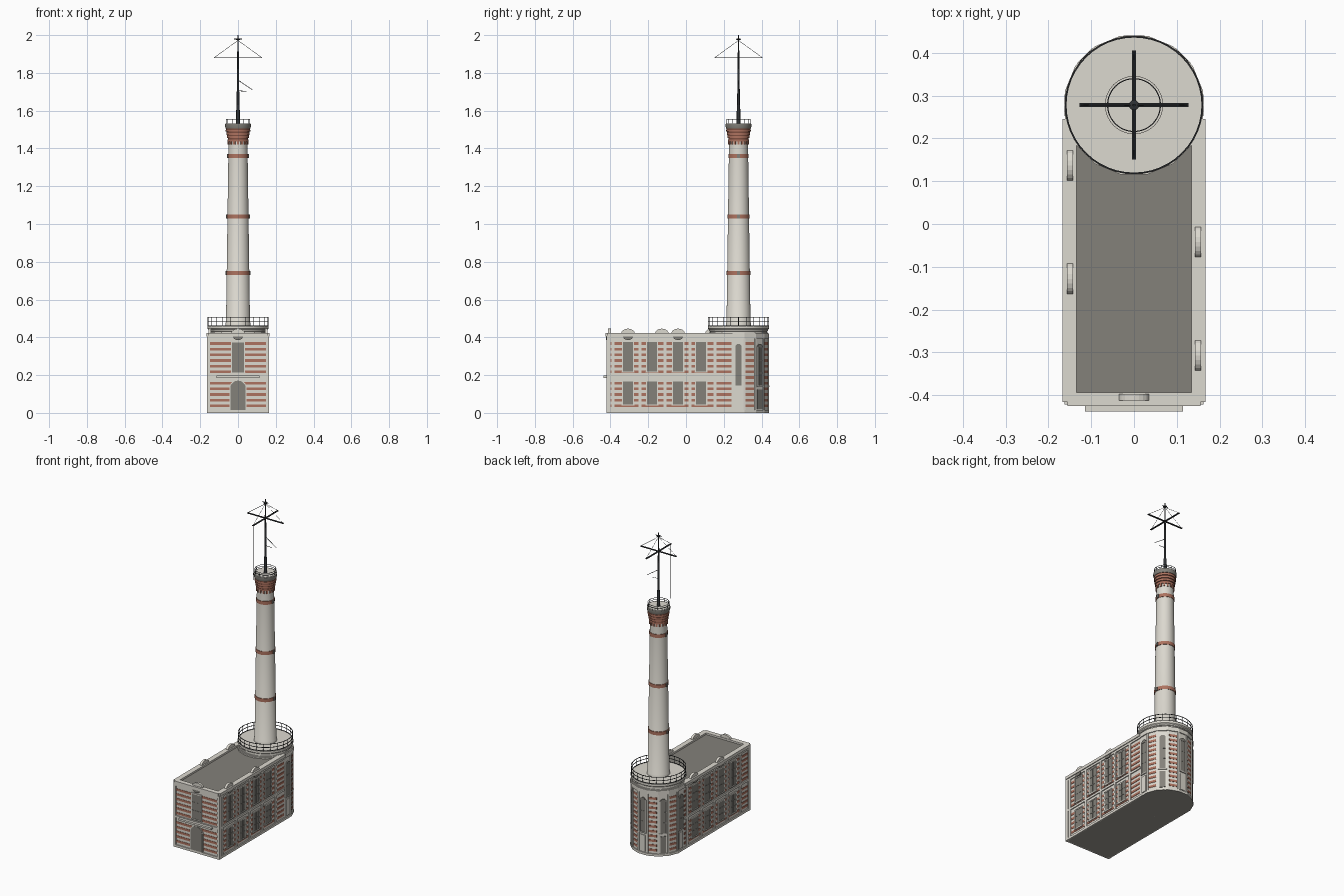
import bpy, bmesh
from math import pi, sin, cos
from mathutils import Matrix, Vector

if "Cube" in bpy.data.objects:
    bpy.data.objects.remove(bpy.data.objects["Cube"])


def material(name, rgb):
    m = bpy.data.materials.new(name)
    m.use_nodes = True
    m.diffuse_color = (*rgb, 1)
    m.node_tree.nodes["Principled BSDF"].inputs["Base Color"].default_value = (*rgb, 1)
    return m


STONE = material("pale stone", (0.72, 0.695, 0.63))
BRICK = material("red brick", (0.42, 0.17, 0.115))
SHADE = material("dark brick", (0.2, 0.075, 0.05))
GREY = material("roof grey", (0.23, 0.22, 0.195))
SLAB = material("slab grey", (0.34, 0.325, 0.29))
STEEL = material("dark steel", (0.028, 0.031, 0.034))

parts = {}
TOWER = Vector((0, 0.278, 0))
STEP = pi / 8


def part(name, mat, smooth=False):
    if name not in parts:
        parts[name] = (bmesh.new(), mat, smooth)
    return parts[name][0]


def wall(x, y, angle):
    """Frame of a wall: u along it, v outward, w up."""
    return Matrix.Translation((x, y, 0)) @ Matrix.Rotation(angle - pi / 2, 4, 'Z') @ Matrix.Scale(-1, 4, (1, 0, 0))


def radial(r, angle):
    return wall(TOWER.x + r * cos(angle), TOWER.y + r * sin(angle), angle)


def box(bm, u, w, v, frame=Matrix()):
    """Box from ranges along the wall (u), in height (w) and outward (v)."""
    mid = [(a + b) / 2 for a, b in (u, v, w)]
    size = [b - a for a, b in (u, v, w)]
    bmesh.ops.create_cube(bm, size=1, matrix=frame @ Matrix.Translation(mid) @ Matrix.Diagonal((*size, 1)))


def arch(bm, u, half, base, spring, rise, v, frame):
    pts = [(u - half, base), (u + half, base)] if spring > base else []
    pts += [(u + half * cos(i * pi / 10), spring + rise * sin(i * pi / 10)) for i in range(11)]
    face = bm.faces.new([bm.verts.new(frame @ Vector((a, v[0], b))) for a, b in pts])
    out = bmesh.ops.extrude_face_region(bm, geom=[face])["geom"]
    push = frame.to_3x3() @ Vector((0, v[1] - v[0], 0))
    bmesh.ops.translate(bm, verts=[g for g in out if isinstance(g, bmesh.types.BMVert)], vec=push)


def lathe(bm, profile, segs=32, closed=False, turn=0):
    old = set(bm.verts)
    vs = [bm.verts.new(TOWER + Vector((r * cos(turn), r * sin(turn), z))) for r, z in profile]
    es = [bm.edges.new(p) for p in zip(vs, vs[1:] + vs[:1] if closed else vs[1:])]
    bmesh.ops.spin(bm, geom=vs + es, cent=TOWER, axis=(0, 0, 1), angle=2 * pi, steps=segs)
    bmesh.ops.remove_doubles(bm, verts=[v for v in bm.verts if v not in old], dist=1e-5)


def ring(bm, r, z, t, h, segs=48):
    lathe(bm, [(r - t, z), (r, z), (r, z + h), (r - t, z + h)], segs, True)


def rod(bm, a, b, r, r2=None, segs=6):
    a, b = TOWER + Vector(a), TOWER + Vector(b)
    d = b - a
    m = Matrix.Translation((a + b) / 2) @ d.to_track_quat('Z', 'Y').to_matrix().to_4x4()
    bmesh.ops.create_cone(bm, cap_ends=True, segments=segs, radius1=r, radius2=r2 or r, depth=d.length, matrix=m)


def stripes(half, frame, belt=True):
    for i in range(1, 13):
        z = i * 0.03
        if not (belt and i == 6):
            box(part("brick_courses", BRICK), (-half, half), (z, z + 0.014), (-0.004, 0.002), frame)


def window(u, half, z0, z1, frame):
    box(part("window_glass", GREY), (u - half, u + half), (z0, z1), (-0.004, 0.004), frame)
    trim = part("window_frames", STONE)
    for s in (-1, 1):
        e = u + s * (half + 0.003)
        box(trim, (e - 0.003, e + 0.003), (z0, z1), (-0.004, 0.006), frame)
    box(trim, (u - half - 0.008, u + half + 0.008), (z0 - 0.007, z0), (-0.004, 0.007), frame)
    box(trim, (u - half - 0.006, u + half + 0.006), (z1, z1 + 0.007), (-0.004, 0.006), frame)
    bars = part("glazing_bars", GREY)
    box(bars, (u - 0.002, u + 0.002), (z0, z1), (0, 0.0055), frame)
    for k in (1, 2):
        z = z0 + (z1 - z0) * k / 3
        box(bars, (u - half, u + half), (z - 0.002, z + 0.002), (0, 0.0055), frame)


def crest(u, frame, shift):
    # rounded gable on the parapet with a hanging fan below it
    arch(part("parapet_crests", STONE), u, 0.036, 0.42, 0.42, 0.026, (shift - 0.018, shift - 0.003), frame)
    arch(part("crest_fans", GREY), u, 0.027, 0.404, 0.404, -0.018, (0, 0.008), frame)


# Main hall
box(part("hall_walls", STONE), (-0.156, 0.156), (0.002, 0.408), (-0.415, 0.25))
box(part("ground_slab", SLAB), (-0.156, 0.156), (0, 0.003), (-0.415, 0.25))
box(part("hall_roof", GREY), (-0.14, 0.14), (0.405, 0.413), (-0.4, 0.25))
parapet = part("parapet", STONE)
for s in (-1, 1):
    box(parapet, sorted((s * 0.134, s * 0.167)), (0.405, 0.424), (-0.416, 0.245))
box(parapet, (-0.156, 0.156), (0.405, 0.424), (-0.425, -0.394))

# Long side walls, each the other turned half round
pilasters = part("pilasters", STONE)
belts = part("belt_courses", STONE)
for frame in (wall(0.156, -0.085, 0), wall(-0.156, -0.085, pi)):
    stripes(0.326, frame)
    for u in (-0.301, -0.158, -0.025, 0.105, 0.238):
        box(pilasters, (u - 0.008, u + 0.008), (0, 0.405), (-0.004, 0.006), frame)
    for u in (-0.222, -0.095, 0.043, 0.165):
        window(u, 0.027, 0.22, 0.375, frame)
        window(u, 0.027, 0.045, 0.165, frame)
    for z, h in ((0, 0.015), (0.19, 0.014), (0.392, 0.014)):
        box(belts, (-0.33, 0.33), (z, z + h), (-0.004, 0.006), frame)
    for u in (-0.222, 0.043):
        crest(u, frame, 0.004)

# Front wall with door and balcony ledge
front = wall(0, -0.415, -pi / 2)
stripes(0.148, front)
window(0, 0.031, 0.215, 0.372, front)
arch(part("door_surround", STONE), 0, 0.046, 0.0, 0.13, 0.046, (-0.004, 0.005), front)
arch(part("door", GREY), 0, 0.041, 0.015, 0.13, 0.041, (-0.004, 0.007), front)
for z, h in ((0, 0.015), (0.19, 0.012), (0.392, 0.014)):
    box(belts, (-0.156, 0.156), (z, z + h), (-0.004, 0.006), front)
box(part("balcony_ledge", STONE), (-0.115, 0.115), (0.186, 0.198), (0, 0.023), front)
crest(0, front, 0)
for s in (-1, 1):
    box(pilasters, sorted((s * 0.147, s * 0.163)), (0, 0.41), (-0.422, -0.4))

# Sixteen-sided round end
apse = part("round_end_walls", STONE)
lathe(apse, [(0, 0.002), (0.159, 0.002), (0.159, 0.425), (0, 0.425)], 16, turn=STEP / 2)
for z, h in ((0, 0.015), (0.395, 0.026)):
    ring_pts = [(0.15, z), (0.165, z), (0.165, z + h), (0.15, z + h)]
    lathe(part("round_end_mouldings", STONE), ring_pts, 16, True, STEP / 2)
lathe(part("round_end_slab", SLAB), [(0, -0.0005), (0.164, -0.0005), (0.164, 0.002), (0, 0.002)], 16, turn=STEP / 2)
for k in range(9):
    frame = radial(0.159 * cos(STEP / 2), k * STEP)
    if k % 2:
        stripes(0.024, frame, belt=False)
    else:
        window(0, 0.017, 0.145, 0.345, frame)
        arch(part("window_glass", GREY), 0, 0.017, 0.345, 0.35, 0.015, (-0.004, 0.0065), frame)
        panel = part("lower_panels", GREY) if k % 4 else part("blind_panels", STONE)
        box(panel, (-0.017, 0.017), (0.02, 0.125), (-0.004, 0.005), frame)
for k in range(8):
    box(pilasters, (-0.005, 0.005), (0, 0.4), (-0.006, 0.004), radial(0.159, (k + 0.5) * STEP))

# Round platform and its railing
lathe(part("platform", STONE, True), [(0, 0.42), (0.152, 0.42), (0.152, 0.432), (0.157, 0.434), (0.157, 0.442),
                                      (0.162, 0.447), (0.162, 0.46), (0, 0.46)], 48)


def railing(name, r, z, top, posts, t):
    bm = part(name, STEEL)
    for f in (0.1, 0.55, 1):
        ring(bm, r, z + (top - z) * f - t, t, t * 0.8)
    for i in range(posts):
        a = 2 * pi * i / posts
        x, y = (r - t / 2) * cos(a), (r - t / 2) * sin(a)
        rod(bm, (x, y, z), (x, y, top), t * 0.45)


railing("platform_railing", 0.161, 0.46, 0.507, 24, 0.0033)
railing("chimney_railing", 0.063, 1.53, 1.556, 12, 0.0025)


# Tapered chimney with brick bands
def shaft_radius(z):
    return 0.0635 - (z - 0.46) * 0.0138


lathe(part("chimney_shaft", STONE, True), [(0, 0.455), (0.067, 0.455), (0.067, 0.475), (0.0635, 0.48),
                                           (shaft_radius(1.45), 1.45), (0, 1.45)])
for z in (0.74, 1.04, 1.36):
    r = shaft_radius(z) + 0.003
    ring(part("chimney_bands", BRICK, True), r, z - 0.011, 0.01, 0.022, 32)
    for k in (0, 2):
        box(part("band_bosses", GREY), (-0.008, 0.008), (z - 0.01, z + 0.01), (-0.004, 0.004), radial(r, k * pi / 2))

# Flared crown
for i in range(4):
    z, r = 1.438 + i * 0.0168, 0.056 + i * 0.003
    ring(part("crown_courses", BRICK, True), r, z, 0.02, 0.0105, 32)
    ring(part("crown_grooves", SHADE, True), r - 0.002, z + 0.01, 0.018, 0.0072, 32)
for i in range(16):
    box(part("crown_dentils", BRICK), (-0.005, 0.005), (1.42, 1.44), (-0.006, 0.004), radial(0.051, i * STEP))
lathe(part("crown_cap", GREY, True), [(0, 1.505), (0.065, 1.505), (0.068, 1.515), (0.068, 1.529), (0, 1.529)])
lathe(part("crown_floor", STONE, True), [(0, 1.528), (0.067, 1.528), (0.067, 1.532), (0, 1.532)])

# Mast with cross arms, stays and hanging wires
mast = part("mast", STEEL, True)
for z0, z1, r0, r1 in ((1.53, 1.63, 0.01, 0.009), (1.63, 1.82, 0.007, 0.006), (1.82, 2.0, 0.005, 0.003)):
    rod(mast, (0, 0, z0), (0, 0, z1), r0, r1, 12)
lathe(mast, [(0, 1.972), (0.012, 1.976), (0.012, 1.98), (0, 1.984)], 12)
rod(mast, (-0.022, 0, 1.98), (0.022, 0, 1.98), 0.002)
arms, wires = part("cross_arms", STEEL), part("wires", STEEL)
for k in range(4):
    x, y = 0.127 * cos(k * pi / 2), 0.127 * sin(k * pi / 2)
    box(arms, (-0.005, 0.005), (1.878, 1.882), (0, 0.127), radial(0, k * pi / 2))
    rod(wires, (x, y, 1.88), (0, 0, 1.972), 0.001, segs=4)
    if k != 1:
        rod(wires, (x * 0.98, y * 0.98, 1.88), (x * 0.98, y * 0.98, 1.53), 0.001, segs=4)
rod(wires, (0, 0, 1.762), (0.077, 0, 1.71), 0.0015)
rod(wires, (0, 0, 1.705), (0.045, 0, 1.703), 0.0015)

# Turn every part into an object
for name, (bm, mat, smooth) in parts.items():
    bmesh.ops.recalc_face_normals(bm, faces=bm.faces)
    mesh = bpy.data.meshes.new(name)
    bm.to_mesh(mesh)
    bm.free()
    mesh.materials.append(mat)
    obj = bpy.data.objects.new(name, mesh)
    bpy.context.collection.objects.link(obj)
    if smooth:
        bpy.ops.object.select_all(action='DESELECT')
        obj.select_set(True)
        bpy.context.view_layer.objects.active = obj
        bpy.ops.object.shade_smooth_by_angle(angle=pi / 5)
